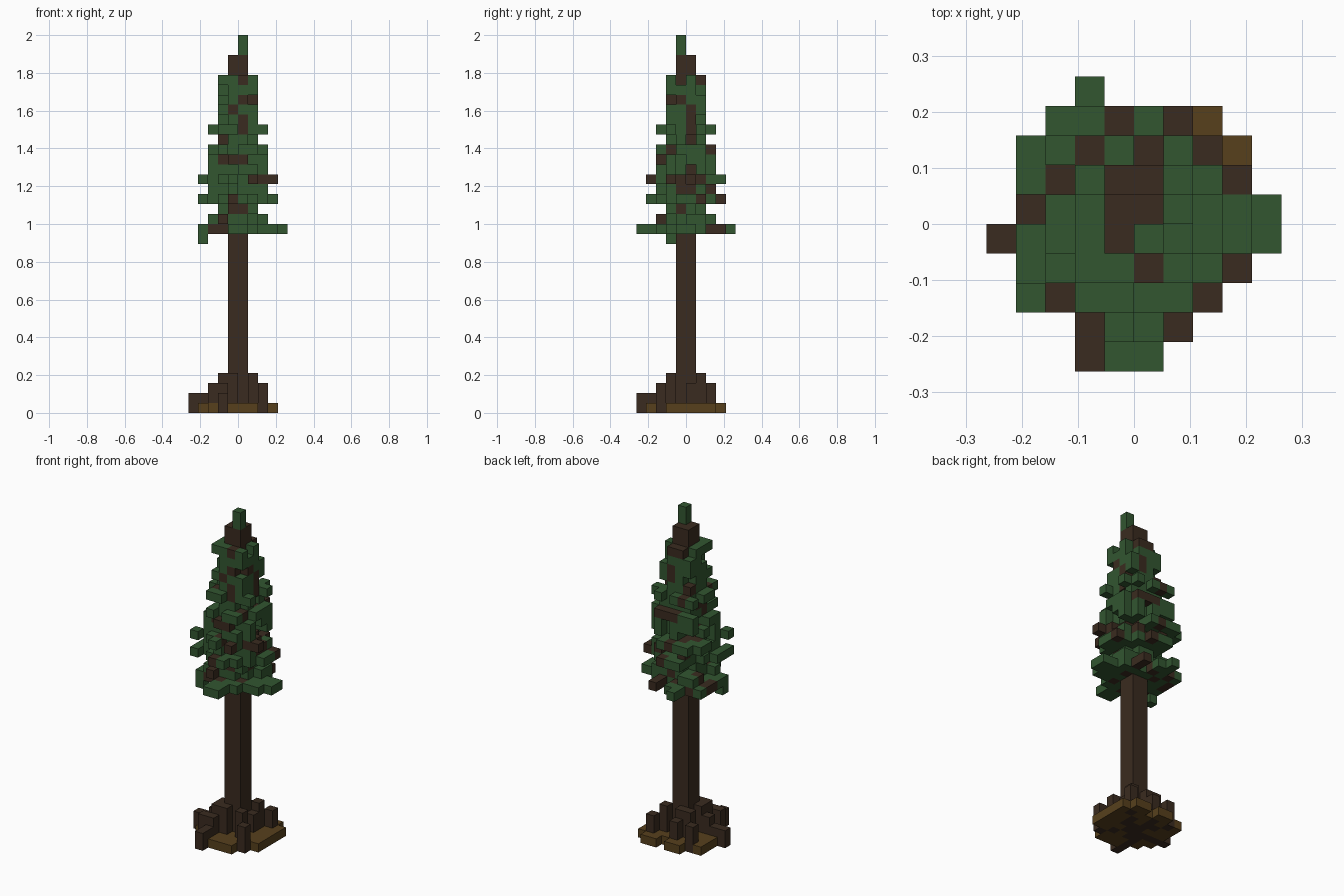
import bpy
import bmesh
import random
from mathutils import Vector

random.seed(8)
U = 2 / 38  # edge of one block

if "Cube" in bpy.data.objects:
    bpy.data.objects.remove(bpy.data.objects["Cube"], do_unlink=True)


def material(name, r, g, b):
    m = bpy.data.materials.new(name)
    m.use_nodes = True
    m.diffuse_color = (r, g, b, 1)
    m.node_tree.nodes["Principled BSDF"].inputs["Base Color"].default_value = (r, g, b, 1)
    return m


GREEN = material("needle green", 0.032, 0.093, 0.030)
BARK = material("dark bark", 0.042, 0.024, 0.014)
SOIL = material("soil brown", 0.095, 0.051, 0.012)

AXES = [Vector(d) for d in ((1, 0, 0), (-1, 0, 0), (0, 1, 0),
                            (0, -1, 0), (0, 0, 1), (0, 0, -1))]


def blocks(name, cells, solid, mat):
    """Make one mesh from grid cells, leaving out faces hidden by neighbours."""
    bm = bmesh.new()
    for cell in sorted(cells):
        centre = Vector(cell) + Vector((0.5, 0.5, 0.5))
        for n in AXES:
            if tuple(int(c + d) for c, d in zip(cell, n)) in solid:
                continue
            a = Vector((n.y, n.z, n.x))
            b = n.cross(a)
            corners = [centre + (n + a * i + b * j) / 2
                       for i, j in ((-1, -1), (1, -1), (1, 1), (-1, 1))]
            bm.faces.new([bm.verts.new(c * U) for c in corners])
    bmesh.ops.remove_doubles(bm, verts=bm.verts, dist=U / 100)
    # Merge coplanar block faces into larger flat panels
    bmesh.ops.dissolve_limit(bm, angle_limit=0.01, verts=bm.verts, edges=bm.edges)
    mesh = bpy.data.meshes.new(name)
    bm.to_mesh(mesh)
    bm.free()
    mesh.materials.append(mat)
    obj = bpy.data.objects.new(name, mesh)
    bpy.context.scene.collection.objects.link(obj)


# Plan of the tree, back row first: g needles, b branch, r root, s soil, t trunk
PLAN = ["...g......",
        "..ggbgbs..",
        ".ggbgbgrs.",
        ".gbgbbggb.",
        ".bggttgggg",
        "rgggttgggg",
        ".ggggbggb.",
        ".grggggr..",
        "...rggb...",
        "...rgg...."]
plan = {(col - 5, 4 - row): ch for row, line in enumerate(PLAN)
        for col, ch in enumerate(line) if ch != "."}


def ring(x, y):
    """Square ring number around the trunk: 0 is the trunk itself."""
    return int(max(abs(x + 0.5), abs(y + 0.5)))


def inward(x, y):
    """The neighbouring column one step closer to the trunk."""
    if abs(x + 0.5) >= abs(y + 0.5):
        return (x - 1 if x >= 0 else x + 1), y
    return x, (y - 1 if y >= 0 else y + 1)


# Trunk, with a green leader on top
trunk = {(x, y, z) for x in (-1, 0) for y in (-1, 0) for z in range(36)}
leader = {(0, -1, 36), (0, -1, 37)}

# Roots: column position, bottom and top
ROOTS = [(-5, -1, 0, 2), (-4, -1, 0, 2), (-3, -1, 0, 3), (-2, -1, 0, 4),
         (-2, -5, 0, 2), (-2, -4, 0, 2), (-2, -3, 0, 3), (-1, -2, 0, 4),
         (1, -2, 0, 4), (2, -3, 0, 3), (1, 1, 0, 4), (2, 2, 0, 3),
         (-2, 1, 0, 4), (-3, 2, 0, 3), (-2, -2, 0, 4), (-3, -3, 1, 3),
         (-1, 1, 0, 4), (-1, 2, 0, 3), (1, 0, 0, 3)]
roots = {(x, y, z) for x, y, low, top in ROOTS for z in range(low, top)}

# Soil slab, one block thick, with notches in its rim
soil = {(x, y, 0) for x, y in plan if ring(x, y) <= 3}
soil -= roots | trunk | {(-3, 3, 0), (0, 3, 0), (-4, -3, 0)}

# Crown: each layer reaches out to a ring, with gaps between the boughs
REACH = dict(zip(range(18, 34), (4, 2, 1, 3, 2, 3, 2, 2, 2, 1, 2, 1, 1, 1, 1, 1)))
CHANCE = {1: 0.84, 2: 0.36, 3: 0.4, 4: 1.0}
crown = {(-4, -2, 17), (-4, -2, 18)}
leafy = [c for c, kind in plan.items() if kind in "gb"]

# Every layer has at least one bough reaching its full width on each side
for z, reach in REACH.items():
    for axis in (0, 1):
        for edge in (reach, -reach - 1):
            rim = [c for c in leafy if c[axis] == edge and ring(*c) == reach]
            if rim:
                crown.add((*random.choice(rim), z))

for x, y in sorted(leafy, key=lambda c: -ring(*c)):
    r = ring(x, y)
    corner = abs(x + 0.5) == abs(y + 0.5)
    layers = [z for z, reach in REACH.items() if reach >= r]
    for z in layers:
        stacked = (x, y, z - 1) in crown and corner
        if not stacked and random.random() < CHANCE[r] * (0.8 if corner else 1):
            crown.add((x, y, z))
    if not any((x, y, z) in crown for z in layers):
        crown.add((x, y, random.choice(layers)))
    # Each bough is carried by a block closer to the trunk
    inner = inward(x, y)
    if inner in leafy:
        crown |= {(*inner, z) for z in layers if (x, y, z) in crown}

# The top of each column follows the plan; lower blocks are needles or bare wood
branches = set()
for x, y, z in sorted(crown):
    topmost = not any((x, y, k) in crown for k in range(z + 1, 34))
    if (plan[x, y] == "b") if topmost else (random.random() < 0.24):
        branches.add((x, y, z))
needles = (crown - branches) | leader

solid = trunk | roots | soil | needles | branches
blocks("trunk", trunk, solid, BARK)
blocks("roots", roots, solid, BARK)
blocks("soil", soil, solid, SOIL)
blocks("needles", needles, solid, GREEN)
blocks("branches", branches, solid, BARK)
